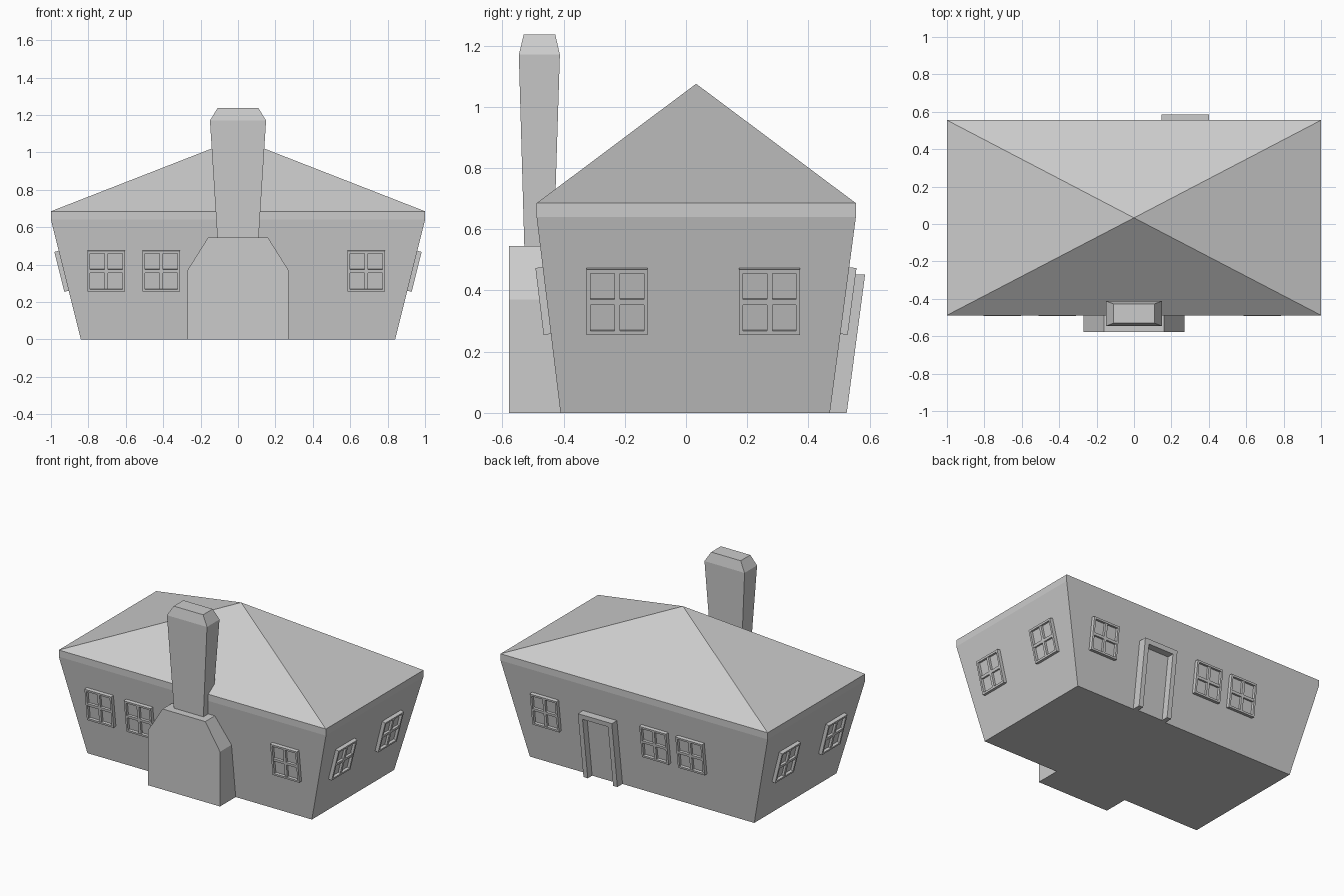
import bpy, bmesh
from mathutils import Matrix, Vector

cube = bpy.data.objects.get("Cube")
if cube:
    bpy.data.objects.remove(cube, do_unlink=True)

GREY = (0.6, 0.6, 0.6, 1)
grey = bpy.data.materials.new("plain grey")
grey.use_nodes = True
grey.diffuse_color = GREY
grey.node_tree.nodes["Principled BSDF"].inputs["Base Color"].default_value = GREY


def finish(name, bm):
    bmesh.ops.remove_doubles(bm, verts=bm.verts, dist=1e-5)
    bmesh.ops.recalc_face_normals(bm, faces=bm.faces)
    mesh = bpy.data.meshes.new(name)
    bm.to_mesh(mesh)
    bm.free()
    mesh.materials.append(grey)
    obj = bpy.data.objects.new(name, mesh)
    bpy.context.collection.objects.link(obj)
    return obj


def loft(name, levels, bottom=True, top=True):
    """Stack of rectangles (half width, y front, y back, z)."""
    bm = bmesh.new()
    rings = []
    for hx, y0, y1, z in levels:
        corners = ((-hx, y0), (hx, y0), (hx, y1), (-hx, y1))
        rings.append([bm.verts.new((x, y, z)) for x, y in corners])
    for a, b in zip(rings, rings[1:]):
        for i in range(4):
            j = (i + 1) % 4
            bm.faces.new((a[i], a[j], b[j], b[i]))
    if bottom:
        bm.faces.new(rings[0][::-1])
    if top:
        bm.faces.new(rings[-1])
    return finish(name, bm)


def boxes(name, spans, matrix):
    """Boxes given by spans along width, height and depth, placed on a wall."""
    bm = bmesh.new()
    for lo, hi in spans:
        lo, hi = Vector(lo), Vector(hi)
        size = Matrix.Diagonal((*(hi - lo), 1))
        bmesh.ops.create_cube(bm, size=1, matrix=Matrix.Translation((lo + hi) / 2) @ size)
    bmesh.ops.transform(bm, matrix=matrix, verts=bm.verts)
    return finish(name, bm)


# Leaning walls and pyramid roof with a shallow eave band
BASE_X, BASE_F, BASE_B = 0.84, -0.41, 0.47
EAVE_X, EAVE_F, EAVE_B, EAVE_Z = 1.0, -0.488, 0.555, 0.64
loft("walls", [(BASE_X, BASE_F, BASE_B, 0), (EAVE_X, EAVE_F, EAVE_B, EAVE_Z)], top=False)
loft("roof", [(EAVE_X, EAVE_F, EAVE_B, EAVE_Z), (EAVE_X, EAVE_F, EAVE_B, 0.685),
              (0, 0.033, 0.033, 1.075)], bottom=False, top=False)

# Chimney: shouldered hearth block and a stack flaring to a chamfered cap
loft("chimney_base", [(0.27, -0.578, -0.405, 0), (0.27, -0.578, -0.405, 0.37),
                      (0.16, -0.578, -0.405, 0.545)])
loft("chimney_stack", [(0.11, -0.528, -0.432, 0.54), (0.15, -0.546, -0.412, 1.17),
                       (0.11, -0.53, -0.427, 1.236)])

# Outward direction, distance at the base and at the eaves for each wall
WALLS = {
    "front": (Vector((0, -1, 0)), -BASE_F, -EAVE_F),
    "back": (Vector((0, 1, 0)), BASE_B, EAVE_B),
    "left": (Vector((1, 0, 0)), BASE_X, EAVE_X),
    "right": (Vector((-1, 0, 0)), BASE_X, EAVE_X),
}


def wall_frame(wall, along, z, sheared=False):
    """Matrix whose axes run across, up and out of a leaning wall."""
    out, base, eave = WALLS[wall]
    lean = (eave - base) / EAVE_Z
    across = Vector((abs(out.y), abs(out.x), 0))
    up = out * lean + Vector((0, 0, 1))
    origin = out * (base + lean * z) + across * along + Vector((0, 0, z))
    if not sheared:
        up.normalize()
        normal = (out - Vector((0, 0, lean))).normalized()
    else:
        normal = out
    return Matrix.Translation(origin) @ Matrix((across, up, normal)).transposed().to_4x4()


# Four-pane windows
W, H, EDGE, BAR, OUT, IN = 0.1, 0.11, 0.013, 0.009, 0.024, -0.01
window_parts = [
    ((-W, H - EDGE, IN), (W, H, OUT)),
    ((-W, -H, IN), (W, EDGE - H, OUT)),
    ((-W, EDGE - H, IN), (EDGE - W, H - EDGE, OUT)),
    ((W - EDGE, EDGE - H, IN), (W, H - EDGE, OUT)),
    ((-BAR, EDGE - H, IN), (BAR, H - EDGE, OUT - 0.003)),
    ((EDGE - W, -BAR, IN), (W - EDGE, BAR, OUT - 0.003)),
    ((EDGE - W, EDGE - H, IN), (W - EDGE, H - EDGE, 0.006)),
]
places = {
    "front": (-0.705, -0.41, 0.685),
    "back": (-0.41, -0.14, 0.68),
    "left": (-0.225, 0.273),
    "right": (-0.225, 0.273),
}
for wall, spots in places.items():
    for n, along in enumerate(spots, 1):
        boxes(f"{wall}_window_{n}", window_parts, wall_frame(wall, along, 0.367))

# Back door with a deep surround
D, TOP, POST, DEEP = 0.127, 0.452, 0.032, 0.055
door_place = wall_frame("back", 0.273, 0, sheared=True)
boxes("door_frame", [
    ((-D, 0, -0.01), (POST - D, TOP - POST, DEEP)),
    ((D - POST, 0, -0.01), (D, TOP - POST, DEEP)),
    ((-D, TOP - POST, -0.01), (D, TOP, DEEP)),
], door_place)
boxes("door", [((POST - D, 0, -0.01), (D - POST, TOP - POST, 0.008))], door_place)
